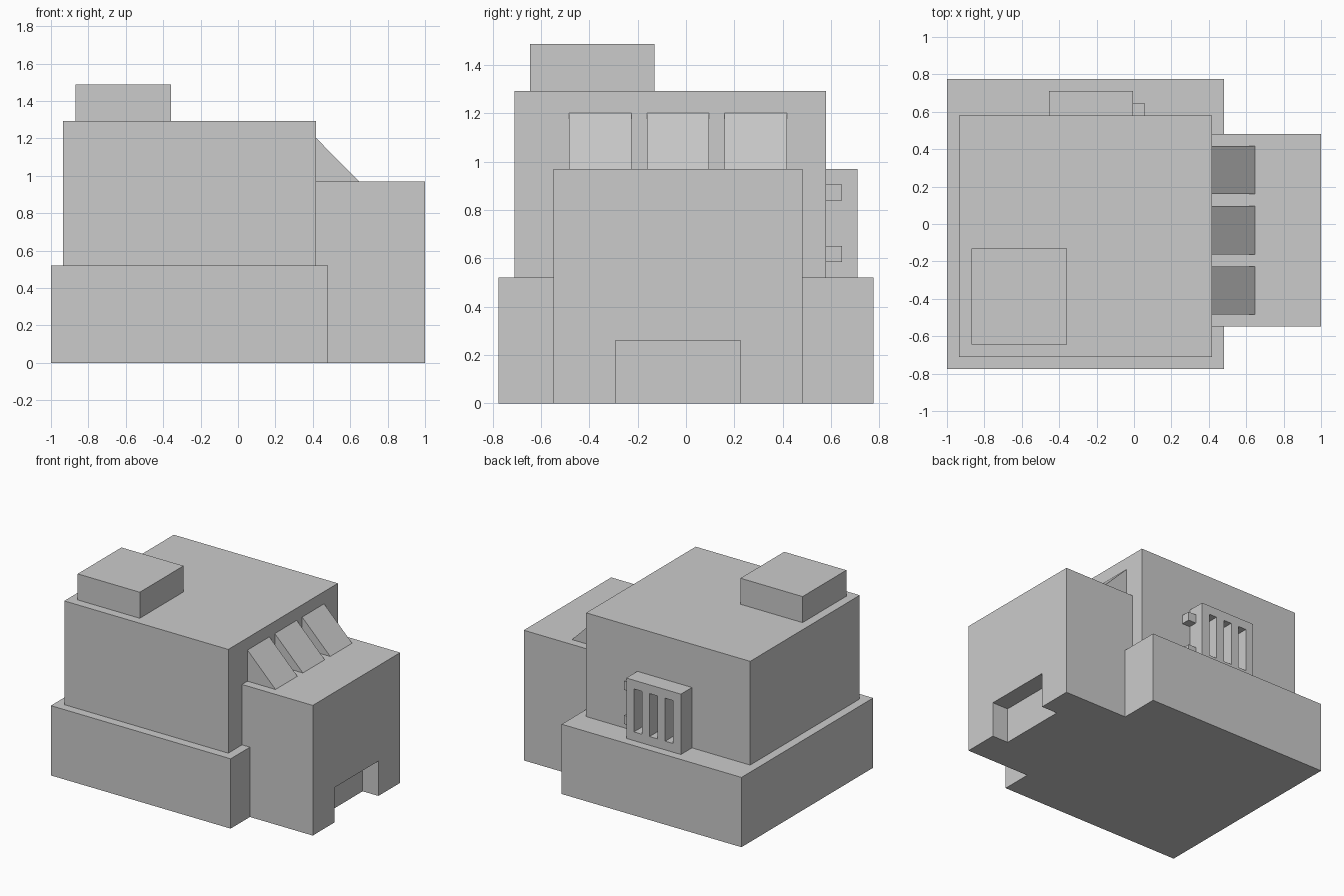
import bpy
import bmesh

cube = bpy.data.objects.get("Cube")
if cube:
    bpy.data.objects.remove(cube, do_unlink=True)

GREY = (0.6, 0.6, 0.6, 1.0)
grey = bpy.data.materials.new("plain_grey")
grey.use_nodes = True
grey.diffuse_color = GREY
grey.node_tree.nodes["Principled BSDF"].inputs["Base Color"].default_value = GREY


def prism(name, profile, y0, y1):
    """Extrude an x-z outline along y."""
    bm = bmesh.new()
    face = bm.faces.new([bm.verts.new((x, y0, z)) for x, z in profile])
    ext = bmesh.ops.extrude_face_region(bm, geom=[face])
    moved = [v for v in ext["geom"] if isinstance(v, bmesh.types.BMVert)]
    bmesh.ops.translate(bm, verts=moved, vec=(0, y1 - y0, 0))
    bmesh.ops.recalc_face_normals(bm, faces=bm.faces)
    mesh = bpy.data.meshes.new(name)
    bm.to_mesh(mesh)
    bm.free()
    mesh.materials.append(grey)
    obj = bpy.data.objects.new(name, mesh)
    bpy.context.collection.objects.link(obj)
    return obj


def box(name, x, y, z):
    return prism(name, [(x[0], z[0]), (x[1], z[0]), (x[1], z[1]), (x[0], z[1])], *y)


def cut(obj, cutter):
    """Subtract the cutter from the object and discard the cutter."""
    cutter.hide_render = True
    mod = obj.modifiers.new("cut", "BOOLEAN")
    mod.operation = "DIFFERENCE"
    mod.solver = "EXACT"
    mod.object = cutter
    bpy.context.view_layer.objects.active = obj
    bpy.ops.object.modifier_apply(modifier=mod.name)
    bpy.data.objects.remove(cutter, do_unlink=True)


# Main stacked volumes
box("base", (-1, 0.482), (-0.775, 0.775), (0, 0.52))
box("main_body", (-0.935, 0.417), (-0.71, 0.58), (0.52, 1.293))
box("roof_box", (-0.87, -0.358), (-0.645, -0.13), (1.293, 1.487))

# Side block with a low recess in its outer wall
block = box("side_block", (0.417, 1), (-0.548, 0.482), (0, 0.97))
cut(block, box("recess_cutter", (0.87, 1.1), (-0.292, 0.225), (-0.1, 0.26)))

# Three sloped wedges on the side block
for i in range(3):
    y = -0.484 + i * 0.322
    prism(f"wedge_{i + 1}", [(0.417, 0.97), (0.648, 0.97), (0.417, 1.202)], y, y + 0.258)

# Slotted vent on the back wall
vent = box("vent", (-0.455, -0.005), (0.58, 0.71), (0.52, 0.97))
for i in range(3):
    x = -0.391 + i * 0.129
    cut(vent, box("slot_cutter", (x, x + 0.065), (0.5, 0.8), (0.585, 0.905)))

# Two small brackets beside the vent
for name, z in (("lower_bracket", 0.585), ("upper_bracket", 0.84)):
    box(name, (-0.005, 0.06), (0.58, 0.645), (z, z + 0.065))
